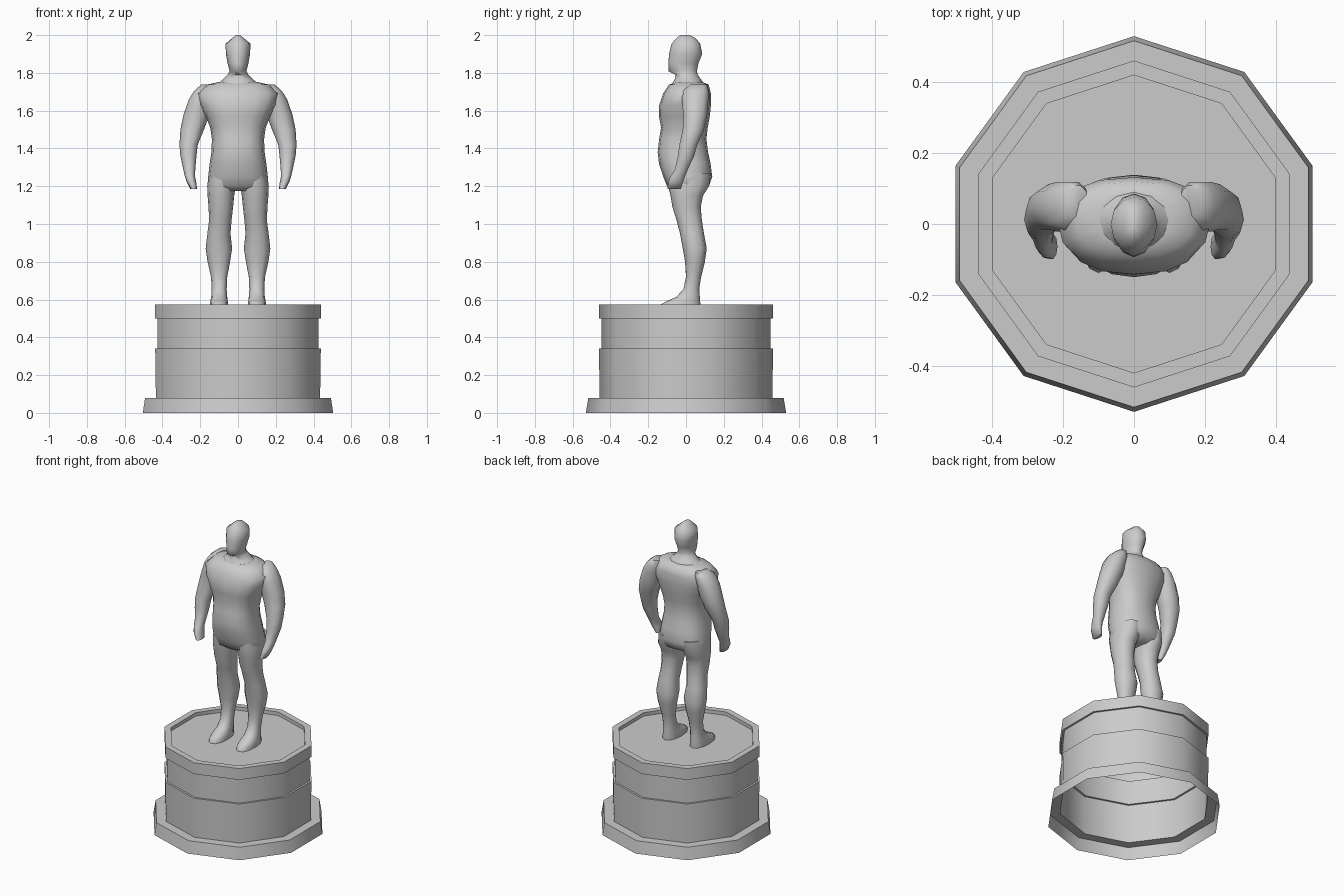
import bpy, bmesh, math


def finish(name, bm, angle, mirror=False):
    bmesh.ops.recalc_face_normals(bm, faces=bm.faces)
    me = bpy.data.meshes.new(name)
    bm.to_mesh(me)
    bm.free()
    ob = bpy.data.objects.new(name, me)
    bpy.context.collection.objects.link(ob)
    if mirror:
        ob.modifiers.new("mirror", 'MIRROR')
    bpy.ops.object.select_all(action='DESELECT')
    ob.select_set(True)
    bpy.context.view_layer.objects.active = ob
    bpy.ops.object.shade_smooth_by_angle(angle=math.radians(angle))
    return ob


def loft(name, rings, sides=12, power=2.0, mirror=False, angle=70):
    """Rings are (z, x_min, x_max, y_front, y_back), listed from top to bottom."""
    bm = bmesh.new()
    loops = []
    for z, x0, x1, y0, y1 in rings:
        loop = []
        for i in range(sides):
            a = 2 * math.pi * i / sides
            c, s = math.cos(a), math.sin(a)
            px = math.copysign(abs(c) ** (2 / power), c)
            py = math.copysign(abs(s) ** (2 / power), s)
            loop.append(bm.verts.new(((x0 + x1) / 2 + px * (x1 - x0) / 2,
                                      (y0 + y1) / 2 + py * (y1 - y0) / 2, z)))
        loops.append(loop)
    for a, b in zip(loops, loops[1:]):
        for i in range(sides):
            j = (i + 1) % sides
            bm.faces.new((a[i], a[j], b[j], b[i]))
    bm.faces.new(loops[0])
    bm.faces.new(loops[-1])
    return finish(name, bm, angle, mirror)


def centred(rows):
    return [(z, -w, w, f, b) for z, w, f, b in rows]


# Ten-sided pedestal: one open-bottomed stepped shell with a recessed top
profile = [(.53, 0), (.517, .08), (.457, .08), (.461, .34), (.448, .34),
           (.448, .5), (.461, .5), (.461, .575), (.42, .575), (.42, .552)]
bm = bmesh.new()
loops = []
for r, z in profile:
    loops.append([bm.verts.new((r * math.sin(i * math.pi / 5), r * math.cos(i * math.pi / 5), z))
                  for i in range(10)])
for a, b in zip(loops, loops[1:]):
    for i in range(10):
        j = (i + 1) % 10
        bm.faces.new((a[i], b[i], b[j], a[j]))
bm.faces.new(loops[-1])
finish("pedestal", bm, 40)

# Head and neck
loft("head_and_neck", centred([
    (2.0, .012, -.03, .02), (1.985, .03, -.05, .05), (1.955, .066, -.076, .075),
    (1.90, .064, -.09, .086), (1.85, .055, -.093, .066), (1.81, .045, -.094, .058),
    (1.79, .055, -.055, .062), (1.765, .08, -.06, .08), (1.735, .12, -.08, .10)]))

# Torso from shoulders to hips
loft("torso", centred([
    (1.752, .10, -.05, .085), (1.738, .165, -.09, .12), (1.69, .215, -.122, .132),
    (1.63, .20, -.142, .132), (1.57, .17, -.143, .126), (1.51, .147, -.132, .115),
    (1.45, .138, -.142, .108), (1.38, .141, -.15, .117), (1.32, .15, -.143, .13),
    (1.25, .158, -.12, .139), (1.20, .162, -.10, .122), (1.175, .13, -.065, .07)]),
    sides=16, power=2.4)

# Arms and closed hands
loft("arms", [
    (1.738, .13, .195, .02, .11), (1.705, .12, .232, -.02, .122),
    (1.66, .13, .26, -.025, .122), (1.58, .15, .288, -.018, .115),
    (1.50, .18, .305, -.02, .098), (1.42, .213, .31, -.037, .062),
    (1.36, .22, .305, -.045, .045), (1.29, .226, .29, -.06, .012),
    (1.255, .228, .282, -.082, -.003), (1.225, .222, .273, -.096, -.013),
    (1.185, .216, .252, -.10, -.026)], sides=10, power=2.2, mirror=True)

# Legs and feet
loft("legs", [
    (1.27, .01, .152, -.10, .13), (1.20, .012, .163, -.095, .122),
    (1.15, .02, .161, -.082, .09), (1.09, .026, .156, -.072, .078),
    (1.02, .034, .153, -.05, .084), (.95, .04, .162, -.032, .095),
    (.87, .031, .171, -.017, .11), (.80, .042, .161, -.005, .10),
    (.72, .057, .143, 0, .08), (.655, .06, .139, -.014, .07),
    (.615, .057, .142, -.05, .073), (.59, .054, .147, -.105, .075),
    (.575, .052, .149, -.132, .076), (.55, .052, .149, -.138, .076)],
    sides=12, power=2.2, mirror=True)
